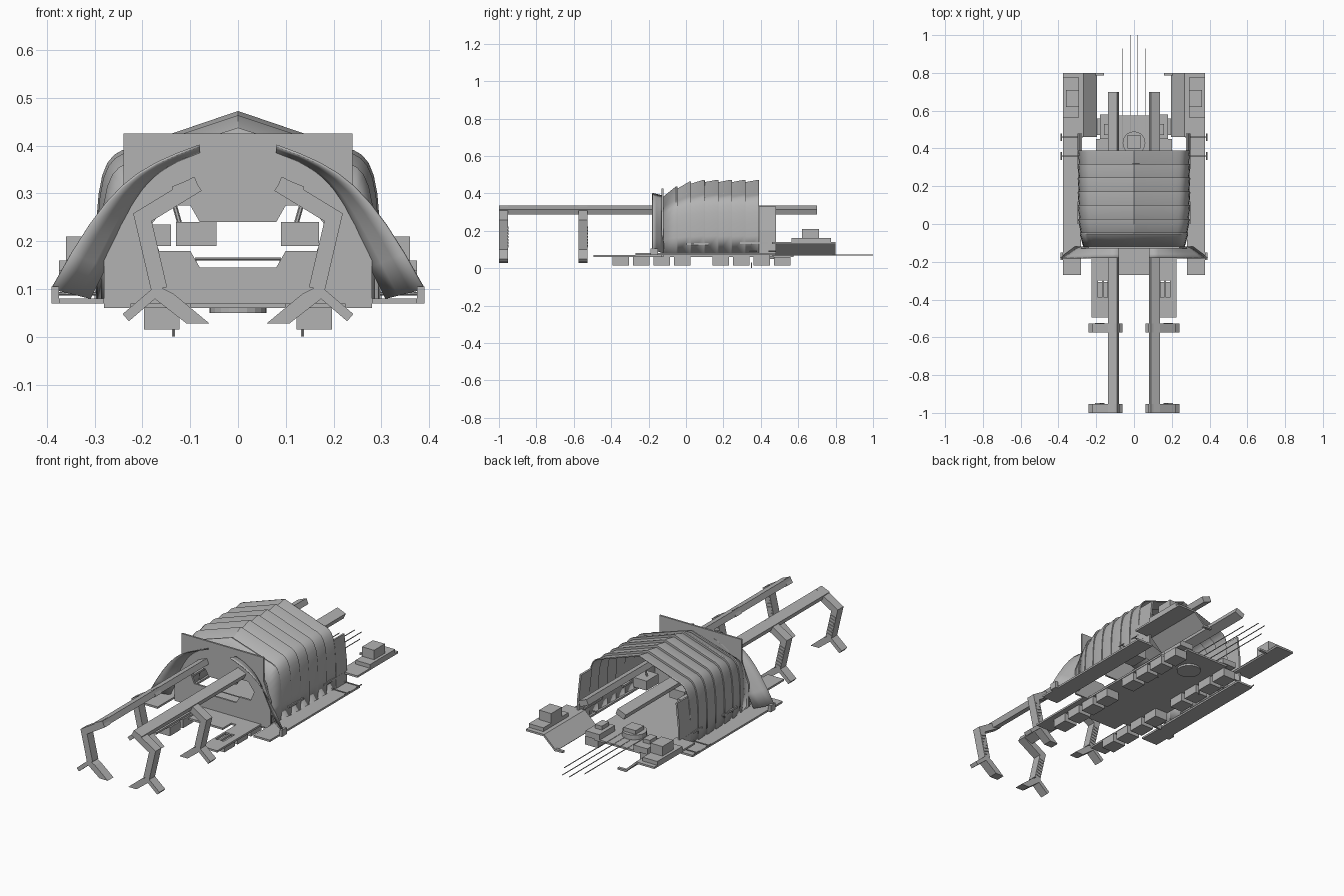
import bpy
import bmesh
import math
from mathutils import Vector
from mathutils.geometry import interpolate_bezier

if "Cube" in bpy.data.objects:
    bpy.data.objects.remove(bpy.data.objects["Cube"])

shade = (0.45, 0.45, 0.45, 1)
grey = bpy.data.materials.new("hull_grey")
grey.use_nodes = True
grey.diffuse_color = shade
grey.node_tree.nodes["Principled BSDF"].inputs["Base Color"].default_value = shade

FLOOR = 0.06
DECK = 0.07
SHEET = 0.01
DECK_INNER, DECK_OUTER = 0.28, 0.375
FRONT, BACK = -1, 0.8
CANOPY_FRONT, CANOPY_BACK = -0.12, 0.39


def finish(name, bm):
    bmesh.ops.recalc_face_normals(bm, faces=bm.faces)
    mesh = bpy.data.meshes.new(name)
    bm.to_mesh(mesh)
    bm.free()
    mesh.materials.append(grey)
    obj = bpy.data.objects.new(name, mesh)
    bpy.context.collection.objects.link(obj)
    return obj


def prism(name, outline, start, depth, side=1):
    """Extrude an x-z outline backwards along y."""
    bm = bmesh.new()
    face = bm.faces.new([bm.verts.new((side * x, start, z)) for x, z in outline])
    extruded = bmesh.ops.extrude_face_region(bm, geom=[face])["geom"]
    moved = [item for item in extruded if isinstance(item, bmesh.types.BMVert)]
    bmesh.ops.translate(bm, vec=(0, depth, 0), verts=moved)
    return finish(name, bm)


def box(name, x, y, base, height, side=1):
    (left, right), (front, back), top = x, y, base + height
    outline = [(left, base), (right, base), (right, top), (left, top)]
    return prism(name, outline, front, back - front, side)


def band(name, path, width, start, depth, side=1):
    """Extrude a mitred strip that follows a path in the x-z plane."""
    points = [Vector(point) for point in path]
    upper, lower = [], []
    for i, point in enumerate(points):
        before = points[max(i - 1, 0)]
        after = points[min(i + 1, len(points) - 1)]
        directions = [d.normalized() for d in (point - before, after - point) if d.length]
        tangent = sum(directions, Vector((0, 0))).normalized()
        normal = Vector((-tangent.y, tangent.x))
        offset = normal * width / 2 / tangent.dot(directions[0])
        upper.append(point + offset)
        lower.append(point - offset)
    return prism(name, upper + lower[::-1], start, depth, side)


def rod(name, start, end, radius, sides=6):
    start, end = Vector(start), Vector(end)
    axis = end - start
    bm = bmesh.new()
    bmesh.ops.create_cone(bm, cap_ends=True, segments=sides, radius1=radius,
                          radius2=radius, depth=axis.length)
    bmesh.ops.rotate(bm, matrix=axis.to_track_quat('Z', 'Y').to_matrix(), verts=bm.verts)
    bmesh.ops.translate(bm, vec=(start + end) / 2, verts=bm.verts)
    return finish(name, bm)


def loft(name, rows):
    """Skin a sheet through rows of points and thicken it."""
    bm = bmesh.new()
    grid = [[bm.verts.new(point) for point in row] for row in rows]
    for near, far in zip(grid, grid[1:]):
        for a, b, c, d in zip(near, near[1:], far[1:], far):
            bm.faces.new((a, b, c, d))
    obj = finish(name, bm)
    solid = obj.modifiers.new("thickness", 'SOLIDIFY')
    solid.thickness = SHEET / 2
    solid.offset = 0
    bpy.ops.object.select_all(action='DESELECT')
    obj.select_set(True)
    bpy.context.view_layer.objects.active = obj
    bpy.ops.object.shade_smooth_by_angle(angle=math.radians(30))


def curve(start, handle_a, handle_b, end, count):
    corners = [Vector((x, 0, z)) for x, z in (start, handle_a, handle_b, end)]
    return [(point.x, point.z) for point in interpolate_bezier(*corners, count)]


# Ribbed canopy: overlapping segments, each flaring towards the back
EAVE, RIDGE = 0.08, 0.47
half_arch = curve((0.295, EAVE), (0.3, 0.36), (0.28, 0.38), (0.22, 0.395), 9) + [(0, RIDGE)]
arch = half_arch + [(-x, z) for x, z in half_arch[-2::-1]]
ribs = 7
pitch = (CANOPY_BACK - CANOPY_FRONT) / ribs


def arch_row(station, setback, shrink):
    taper = max(0, 1 - station / 3) ** 2
    wide = 1 - taper / 12 - shrink
    tall = 1 - taper / 5 - 2 * shrink
    y = CANOPY_FRONT + station * pitch - setback
    return [(x * wide, y, EAVE + (z - EAVE) * tall) for x, z in arch]


rows = []
for rib in range(ribs):
    rows += [arch_row(rib, 0, 0.015), arch_row(rib + 1, SHEET / 2, 0), arch_row(rib + 1, 0, 0)]
loft("ribbed_canopy", rows)

# Outlines shared by both sides
bulkhead = [(0, 0.425), (0.24, 0.425), (0.24, 0.3), (0.28, 0.2), (0.28, FLOOR), (0, FLOOR),
            (0, 0.145), (0.08, 0.145), (0.1, 0.18), (0.165, 0.18), (0.185, 0.23),
            (0.15, 0.275), (0.1, 0.275), (0.08, 0.24), (0, 0.24)]
shoulder, knee, ankle = Vector((0.085, 0.32)), Vector((0.2, 0.25)), Vector((0.165, 0.1))
inner_toe = [(0.165, 0.105), (0.135, 0.09), (0.06, 0.028), (0.108, 0.028), (0.175, 0.08)]
outer_toe = (0.235, 0.04)
wing_root = curve((0.08, 0.385), (0.22, 0.34), (0.21, 0.27), (0.31, EAVE), 9)
wing_edge = curve((0.08, 0.4), (0.22, 0.35), (0.27, 0.32), (0.39, 0.1), 9)
sponson = [(0.2, DECK), (0.27, 0.135), (DECK_OUTER, 0.135)]

for side, tag in ((1, "left"), (-1, "right")):
    # Bulkhead half with its share of the opening
    prism(f"{tag}_bulkhead", bulkhead, CANOPY_FRONT - SHEET, SHEET, side)

    # Overhead rail carried by two footed legs
    band(f"{tag}_overhead_rail", [shoulder, (0.133, 0.3)], 0.03, FRONT, 1.7, side)
    for place, y in (("front", FRONT), ("rear", -0.575)):
        leg_depth = 0.048
        name = f"{tag}_{place}_leg"
        band(name, [shoulder, knee, ankle], 0.034, y, leg_depth, side)
        prism(f"{name}_inner_toe", inner_toe, y, leg_depth, side)
        band(f"{name}_outer_toe", [ankle, outer_toe], 0.02, y, leg_depth, side)
        for rung in range(1, 8):
            middle = ankle.lerp(knee, rung / 9)
            reach = Vector((0.013, -0.004))
            band(f"{name}_rung_{rung}", [middle - reach, middle + reach], SHEET / 2,
                 y, leg_depth + SHEET / 3, side)

    # Wing flaring forward and outward from the canopy
    flare = []
    for step in range(4):
        part = step / 3
        flare.append([(side * (a + (c - a) * part), CANOPY_FRONT - part * FLOOR, b + (d - b) * part)
                      for (a, b), (c, d) in zip(wing_root, wing_edge)])
    loft(f"{tag}_flared_wing", flare)

    # Side deck and raised rear sponson
    box(f"{tag}_side_deck", (DECK_INNER, DECK_OUTER), (-0.27, 0.48), DECK, SHEET, side)
    box(f"{tag}_deck_lip", (DECK_OUTER, 0.39), (-0.19, -0.15), DECK, 0.035, side)
    box(f"{tag}_rear_tab", (0.16, 0.21), (0.785, BACK), DECK, SHEET, side)
    band(f"{tag}_rear_sponson", sponson, SHEET, 0.46, BACK - 0.46, side)
    box(f"{tag}_rear_housing", (0.29, DECK_OUTER), (0.565, 0.775), 0.135, 0.025, side)
    box(f"{tag}_rear_box", (0.29, 0.36), (0.62, 0.71), 0.16, 0.05, side)
    band(f"{tag}_rear_wall", [(0.295, DECK), (0.294, 0.2), (0.28, 0.33)], SHEET, CANOPY_BACK, 0.09, side)

    # Bars and outriggers along the flank
    box(f"{tag}_grab_bar", (0.28, 0.3), (0, 0.12), 0.125, SHEET, side)
    box(f"{tag}_rear_grab_bar", (0.28, 0.3), (0.29, 0.44), 0.13, SHEET, side)
    for place, y in (("front", 0.36), ("rear", 0.46)):
        reach = side * 0.385
        rod(f"{tag}_{place}_outrigger", (0.7 * reach, y, 0.09), (reach, y, 0.09), SHEET / 3)
        rod(f"{tag}_{place}_outrigger_end", (reach, y - 0.02, 0.09), (reach, y + 0.02, 0.09), SHEET / 3)

    # Forward catwalk with an open ladder bay
    walkway = (0.13, 0.225)
    box(f"{tag}_catwalk_front", walkway, (-0.495, -0.39), FLOOR, SHEET, side)
    box(f"{tag}_catwalk_back", walkway, (-0.3, CANOPY_FRONT), FLOOR, SHEET, side)
    for bar, x in (("inner", 0.13), ("middle", 0.16), ("outer", 0.19)):
        width = 0.035 if bar == "outer" else SHEET
        box(f"{tag}_catwalk_{bar}_bar", (x, x + width), (-0.39, -0.3), FLOOR, SHEET, side)

    # Two groups of four boxes hung below the floor
    for group, first in (("front", -0.35), ("rear", 0.185)):
        for slot in range(4):
            y = first + slot * 0.11
            box(f"{tag}_{group}_underbox_{slot}", (0.122, 0.197), (y - 0.044, y + 0.044),
                0.015, FLOOR - 0.015, side)
    rod(f"{tag}_underbox_peg", (side * 0.135, 0.35, 0), (side * 0.135, 0.35, 0.03), SHEET / 3)

    # Cabin console, rear equipment and trailing rods
    console = (0.09, 0.17) if side > 0 else (0.045, 0.13)
    box(f"{tag}_console", console, (0.1, 0.2), 0.19, 0.05, side)
    rod(f"{tag}_console_hanger", (side * 0.12, 0.15, 0.23), (side * 0.14, 0.15, 0.3), SHEET / 2)
    box(f"{tag}_equipment", (0.1, 0.18), (0.45, 0.58), DECK, 0.03, side)
    box(f"{tag}_equipment_top", (0.12, 0.16), (0.47, 0.53), 0.1, 0.02, side)
    for place, x, end in (("inner", 0.02, 1), ("outer", 0.06, 0.93)):
        rod(f"{tag}_{place}_trailing_rod", (side * x, 0.4, DECK), (side * x, end, DECK), SHEET / 4)
    rod(f"{tag}_hand_rail_post", (side * 0.09, -0.1, DECK), (side * 0.09, -0.1, 0.163), SHEET / 3)

box("side_console", (0.14, 0.19), (0.2, 0.27), 0.19, 0.045, side=-1)

# Floor and turntable
box("main_floor", (-0.2, 0.2), (-0.2, 0.45), FLOOR, SHEET)
box("front_floor", (-0.1, 0.1), (-0.27, -0.2), FLOOR, SHEET)
box("rear_floor", (-0.13, 0.13), (0.45, 0.575), FLOOR, SHEET)
rod("turntable", (0, 0.43, 0.05), (0, 0.43, 0.095), 0.06, sides=20)
box("turntable_block", (-0.035, 0.035), (0.4, 0.47), 0.095, 0.02)
rod("hand_rail", (-0.09, -0.1, 0.163), (0.09, -0.1, 0.163), SHEET / 3)
